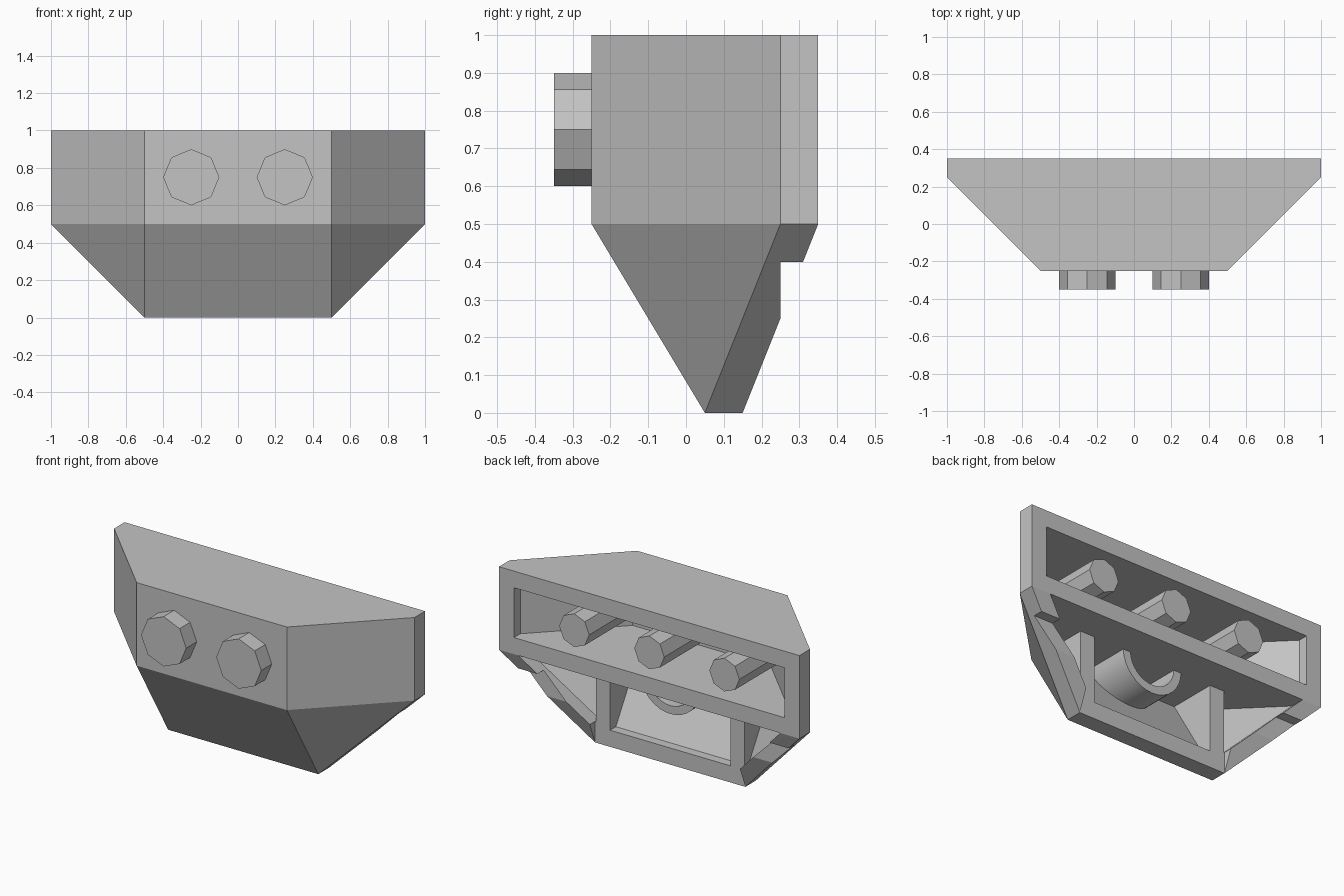
import bpy, bmesh, math
from mathutils import Matrix, Vector

cube = bpy.data.objects.get("Cube")
if cube:
    bpy.data.objects.remove(cube, do_unlink=True)

grey = bpy.data.materials.new("light_grey")
grey.use_nodes = True
grey.diffuse_color = (0.55, 0.55, 0.55, 1)
grey.node_tree.nodes["Principled BSDF"].inputs["Base Color"].default_value = grey.diffuse_color


def make(name, bm):
    bmesh.ops.recalc_face_normals(bm, faces=bm.faces)
    mesh = bpy.data.meshes.new(name)
    bm.to_mesh(mesh)
    bm.free()
    mesh.materials.append(grey)
    obj = bpy.data.objects.new(name, mesh)
    bpy.context.collection.objects.link(obj)
    return obj


def hull(name, points):
    bm = bmesh.new()
    for p in points:
        bm.verts.new(p)
    out = bmesh.ops.convex_hull(bm, input=bm.verts)
    loose = [v for v in bm.verts if not v.link_faces]
    bmesh.ops.delete(bm, geom=loose, context='VERTS')
    bmesh.ops.dissolve_limit(bm, angle_limit=0.01, verts=bm.verts, edges=bm.edges)
    return make(name, bm)


def box_points(x, y, z):
    return [(a, b, c) for a in x for b in y for c in z]


def mirrored(half):
    return [(s * x, y) for x, y in half for s in (1, -1)]


def prism(half, z_values):
    return [(x, y, z) for x, y in mirrored(half) for z in z_values]


def peg(name, x, z, radius, y0, y1, sides=8):
    bm = bmesh.new()
    place = Matrix.Translation((x, (y0 + y1) / 2, z)) @ Matrix.Rotation(math.pi / 2, 4, 'X')
    bmesh.ops.create_cone(bm, cap_ends=True, segments=sides, radius1=radius,
                          radius2=radius, depth=y1 - y0, matrix=place)
    return make(name, bm)


def carve(obj, cutter):
    mod = obj.modifiers.new(cutter.name, 'BOOLEAN')
    mod.operation = 'DIFFERENCE'
    mod.solver = 'EXACT'
    mod.object = cutter
    cutter.hide_render = True
    cutter.hide_viewport = True
    cutter.display_type = 'WIRE'


# Outer shell: upright upper half and tapered lower half
footprint = [(1, 0.35), (1, 0.25), (0.5, -0.25)]
foot = [(0.5, 0.05), (0.5, 0.15)]
body = hull("body_shell", prism(footprint, (0.5, 1)) + prism(foot, (0,)))

# Upper cavity, open at the back
inner = [(0.9, 0.5), (0.9, 0.29), (0.46, -0.15)]
upper_cutter = hull("upper_cavity_cutter", prism(inner, (0.6, 0.9)))

# Lower cavity: a block trimmed by planes parallel to the sloping walls
wall = 0.09
planes = [((0, 0.05, 0), (0, 0.5, 0.3))]
for s in (1, -1):
    planes.append(((s * 0.5, 0.05, 0), (-s * 0.25, 0.25, 0.15)))
    planes.append(((s * 0.5, 0.05, 0), (-s, 0, 1)))
bm = bmesh.new()
bmesh.ops.create_cube(bm, size=1, matrix=Matrix.Translation((0, 0, 0.3)) @ Matrix.Diagonal((3, 1.6, 0.4, 1)))
for point, normal in planes:
    n = Vector(normal).normalized()
    bmesh.ops.bisect_plane(bm, geom=bm.verts[:] + bm.edges[:] + bm.faces[:],
                           plane_co=Vector(point) + n * wall, plane_no=n, clear_inner=True)
corners = [v.co.copy() for v in bm.verts]
bm.free()
lower_cutter = hull("lower_cavity_cutter", corners)

# Recess behind the lower frame and notch in the side bars
recess_cutter = hull("recess_cutter", box_points((-0.5, 0.5), (0.15, 0.8), (-0.1, 0.5)))
notch_cutter = hull("notch_cutter", box_points((-2, 2), (0.25, 0.9), (-0.2, 0.4)))
for cutter in (upper_cutter, lower_cutter, recess_cutter, notch_cutter):
    carve(body, cutter)

# Upright ribs in the lower frame
rib_profile = [(-0.16, 0.52), (0.15, 0.52), (0.15, 0.04), (0.07, 0.04)]
for side, s in (("left", 1), ("right", -1)):
    hull(side + "_rib", [(s * x, y, z) for x in (0.4, 0.495) for y, z in rib_profile])

# Half tube hanging under the shelf
bm = bmesh.new()
steps = 16
rings = []
for i in range(steps + 1):
    a = math.pi + math.pi * i / steps
    rings.append([bm.verts.new((r * math.cos(a), y, 0.505 + r * math.sin(a)))
                  for r, y in ((0.2, -0.11), (0.2, 0.15), (0.15, 0.15), (0.15, -0.11))])
for a, b in zip(rings, rings[1:]):
    for k in range(4):
        bm.faces.new((a[k], a[(k + 1) % 4], b[(k + 1) % 4], b[k]))
bm.faces.new(rings[0])
bm.faces.new(rings[-1])
tube = make("half_tube", bm)
bpy.context.view_layer.objects.active = tube
tube.select_set(True)
bpy.ops.object.shade_smooth_by_angle(angle=math.radians(35))
tube.select_set(False)

# Front studs
for side, x in (("left", 0.25), ("right", -0.25)):
    peg(side + "_front_stud", x, 0.75, 0.15, -0.35, -0.24)

# Pins inside the upper cavity
for label, x, start in (("left", 0.5, -0.145), ("middle", 0, -0.2), ("right", -0.5, -0.145)):
    peg(label + "_inner_pin", x, 0.75, 0.1, start, 0.349)
